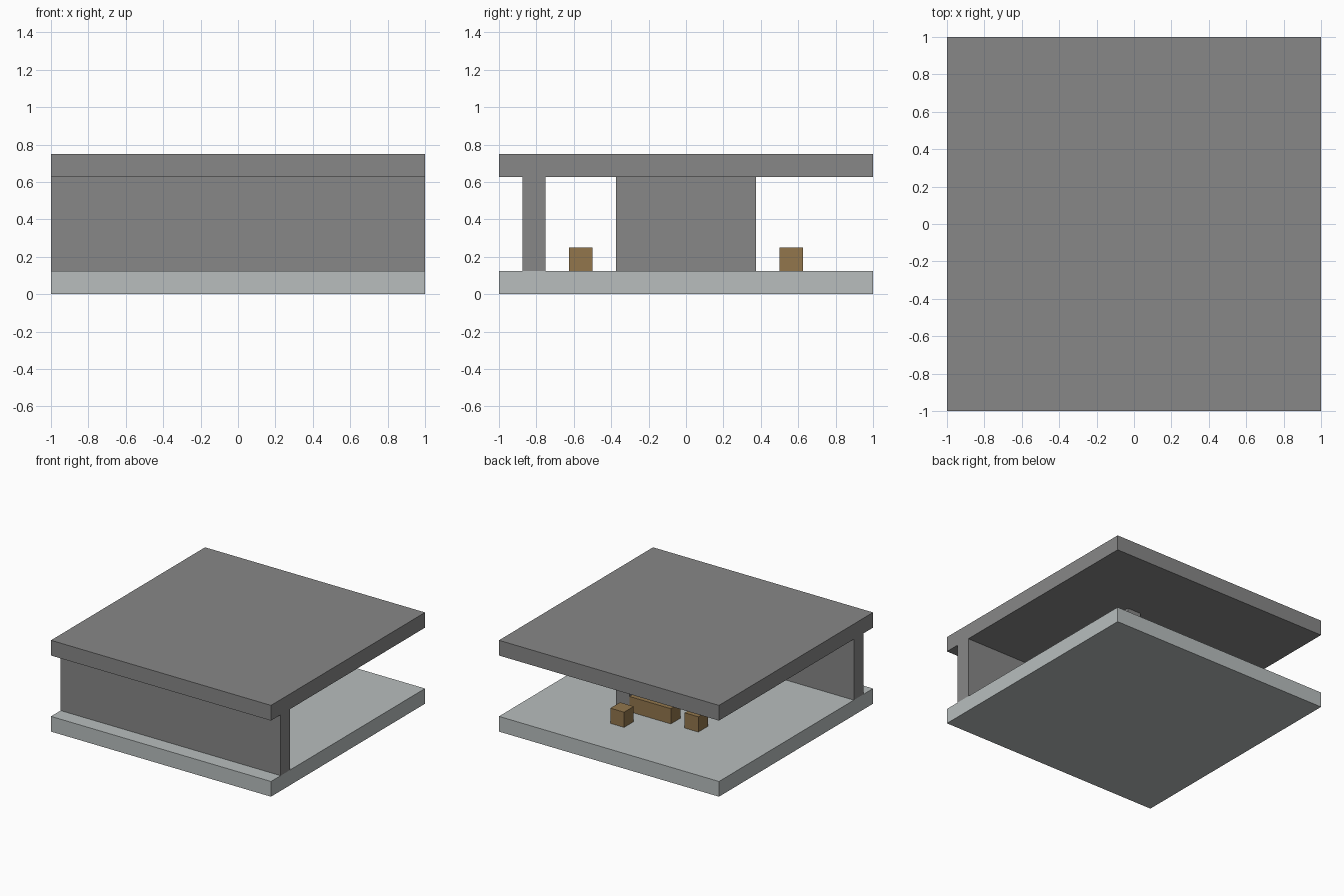
import bpy
import bmesh
from mathutils import Matrix, Vector

cube = bpy.data.objects.get("Cube")
if cube:
    bpy.data.objects.remove(cube, do_unlink=True)

U = 0.125  # one building block


def material(name, rgb):
    mat = bpy.data.materials.new(name)
    mat.use_nodes = True
    color = (*rgb, 1.0)
    mat.diffuse_color = color
    bsdf = mat.node_tree.nodes["Principled BSDF"]
    bsdf.inputs["Base Color"].default_value = color
    bsdf.inputs["Roughness"].default_value = 0.9
    return mat


stone = material("grey stone", (0.242, 0.242, 0.242))
pale = material("pale stone", (0.48, 0.515, 0.515))
wood = material("brown wood", (0.287, 0.181, 0.073))


def box(name, low, high, mat):
    """Box between two corners given in block units."""
    low, high = Vector(low) * U, Vector(high) * U
    bm = bmesh.new()
    bmesh.ops.create_cube(bm, size=1.0, matrix=Matrix.Diagonal((*(high - low), 1.0)))
    mesh = bpy.data.meshes.new(name)
    bm.to_mesh(mesh)
    bm.free()
    mesh.materials.append(mat)
    obj = bpy.data.objects.new(name, mesh)
    obj.location = (low + high) / 2
    bpy.context.collection.objects.link(obj)


# Slabs and walls
box("floor", (-8, -8, 0), (8, 8, 1), pale)
box("roof", (-8, -8, 5), (8, 8, 6), stone)
box("front_wall", (-8, -7, 1), (8, -6, 5), stone)
box("inner_wall", (2, -3, 1), (3, 3, 5), stone)

# Low wooden pieces, the same on the front and back halves
for side, s in (("front", -1), ("back", 1)):
    for name, x0, x1, y in (("bench", -1, 2, 2.5), ("post", -3, -2, 2.5), ("stool", 1, 2, 4.5)):
        box(f"{side}_{name}", (x0, s * y - 0.5, 1), (x1, s * y + 0.5, 2), wood)
